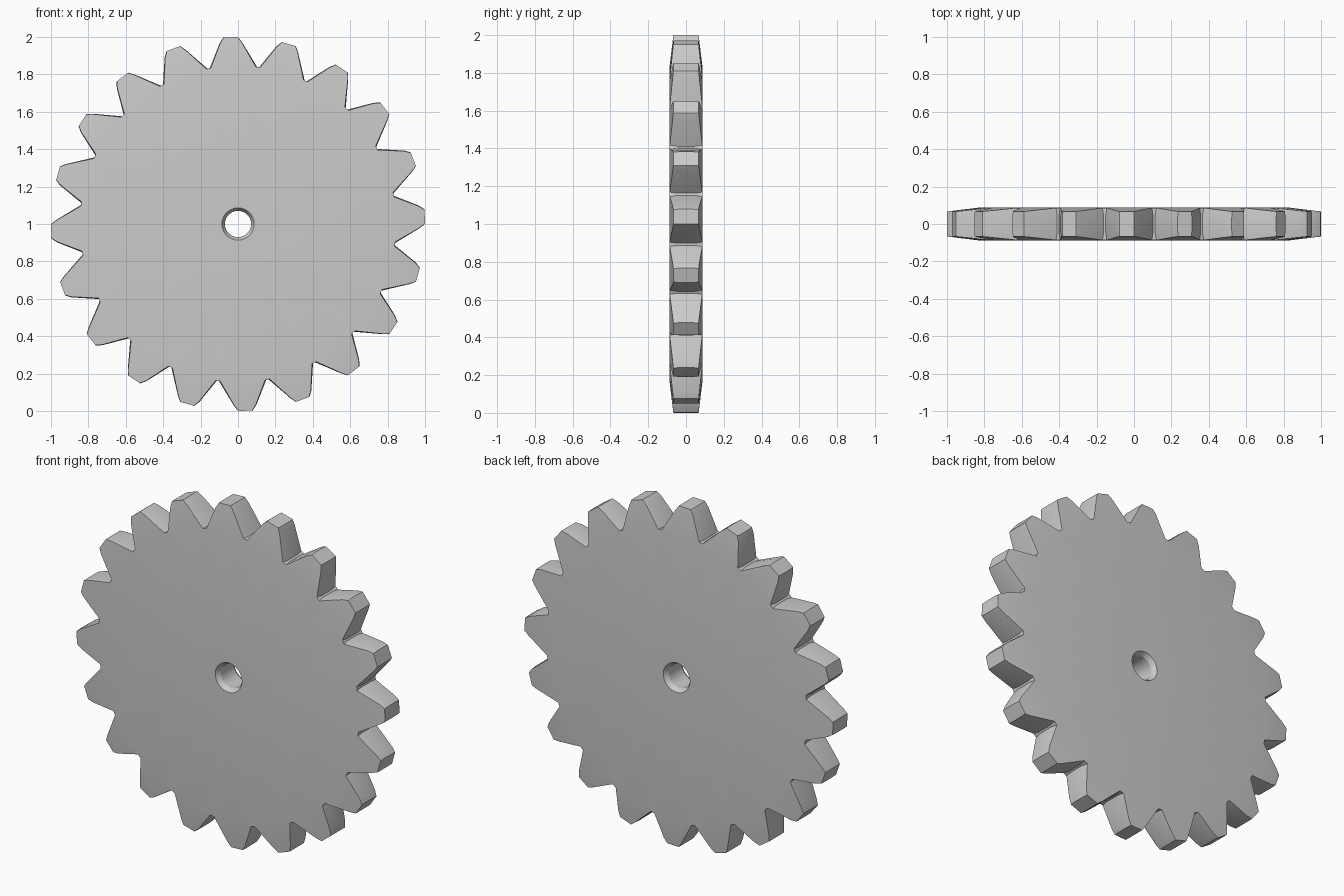
import bpy, bmesh
from math import sin, cos, radians

if "Cube" in bpy.data.objects:
    bpy.data.objects.remove(bpy.data.objects["Cube"])

TEETH = 20
STEP = 360 / TEETH
HALF = 0.087                     # half thickness of the disc

# One tooth outline: (angle from tooth centre, radius), root to root
TOOTH = [(-8.6, 0.846), (-3.0, 0.972), (-1.7, 1.0),
         (2.8, 1.0), (4.1, 0.972), (8.6, 0.846)]
OFFSET = 1.7                     # rotation of the whole wheel


def columns():
    """Angle and outline radius of every column around the wheel."""
    for t in range(TEETH):
        for k, (a, r) in enumerate(TOOTH):
            even = t * STEP + OFFSET + (k - 2.5) * STEP / 6
            yield t * STEP + OFFSET + a, r, even


def face_y(r):
    """Teeth get thinner towards their tips."""
    return HALF - max(0, r - 0.84) * 0.125


bm = bmesh.new()
cols = list(columns())


def circle(radius, y):
    return [bm.verts.new((radius * cos(radians(e)), y, 1 + radius * sin(radians(e))))
            for _, _, e in cols]


def outline(side, inset, depth):
    ring = []
    for a, r, _ in cols:
        # inset slims the tooth flanks, leaving a chamfer beside the faces
        mid = OFFSET + STEP * round((a - OFFSET) / STEP)
        a = mid + (a - mid) * (1 - inset)
        y = side * face_y(r) * depth
        ring.append(bm.verts.new((r * cos(radians(a)), y, 1 + r * sin(radians(a)))))
    return ring


# Closed section: bore, front face, toothed rim, back face
rings = [circle(0.07, -0.06), circle(0.086, -HALF), circle(0.835, -HALF),
         outline(-1, 0.05, 1), outline(-1, 0, 0.55),
         outline(1, 0, 0.55), outline(1, 0.05, 1),
         circle(0.835, HALF), circle(0.086, HALF), circle(0.07, 0.06)]
n = len(cols)
for i, ring in enumerate(rings):
    nxt = rings[(i + 1) % len(rings)]
    for j in range(n):
        k = (j + 1) % n
        bm.faces.new((ring[j], ring[k], nxt[k], nxt[j]))
bmesh.ops.recalc_face_normals(bm, faces=bm.faces)

mesh = bpy.data.meshes.new("gear_wheel")
bm.to_mesh(mesh)
bm.free()
gear = bpy.data.objects.new("gear_wheel", mesh)
bpy.context.collection.objects.link(gear)
bpy.context.view_layer.objects.active = gear
gear.select_set(True)
bpy.ops.object.shade_smooth_by_angle(angle=radians(25))
